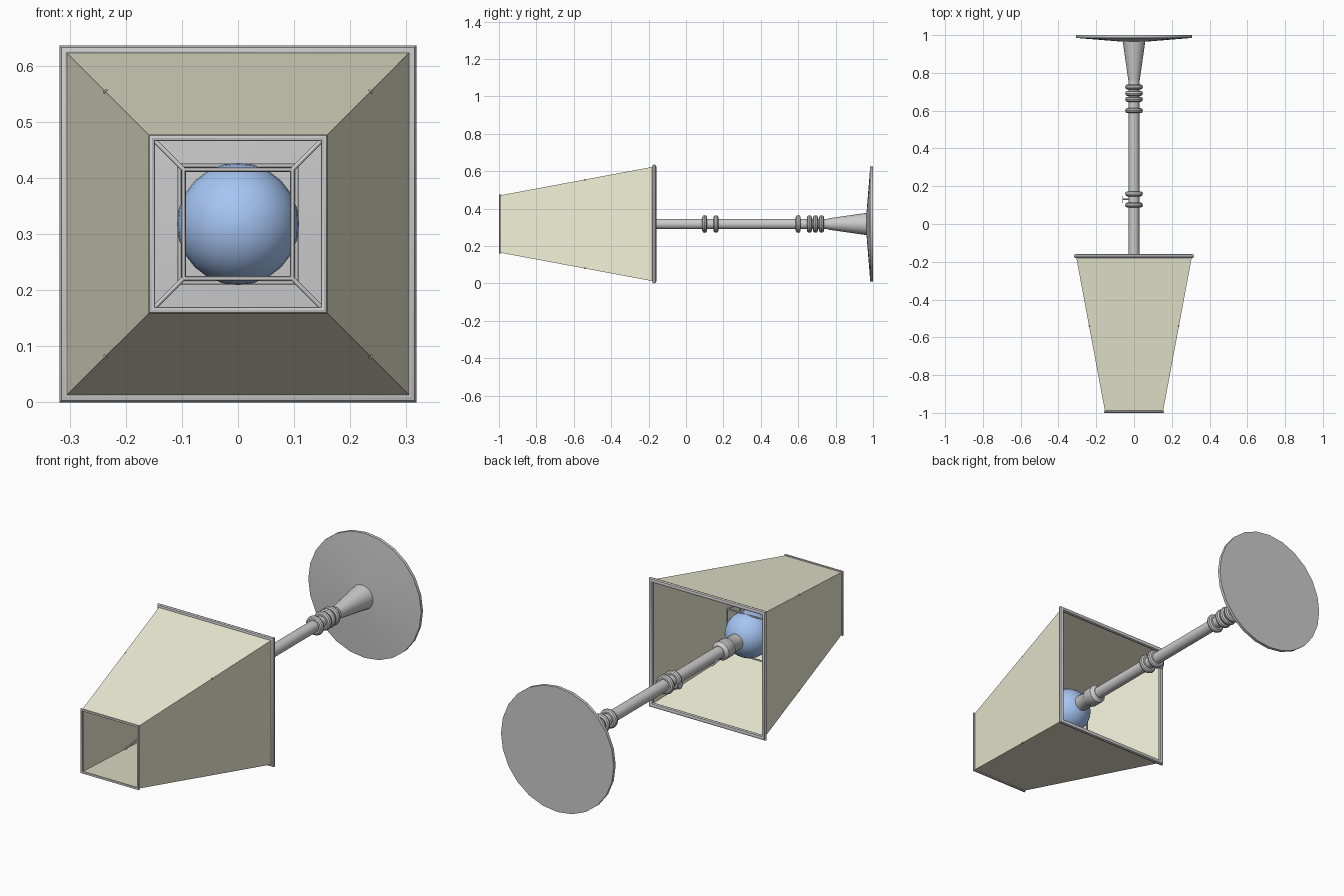
import bpy, math
from math import cos, sin, pi, radians
from mathutils import Vector

if "Cube" in bpy.data.objects:
    bpy.data.objects.remove(bpy.data.objects["Cube"])

CZ = 0.318   # height of the lamp's lying axis


def material(name, rgb):
    m = bpy.data.materials.new(name)
    m.diffuse_color = (*rgb, 1)
    m.use_nodes = True
    m.node_tree.nodes["Principled BSDF"].inputs["Base Color"].default_value = m.diffuse_color
    return m


def loft(name, rings, loop=False, caps=False, mat=None, smooth=False):
    """Skin a list of closed point rings."""
    n = len(rings[0])
    verts = [p for r in rings for p in r]
    faces = []
    for i in range(len(rings) if loop else len(rings) - 1):
        a, b = i * n, (i + 1) % len(rings) * n
        faces += [(a + j, a + (j + 1) % n, b + (j + 1) % n, b + j) for j in range(n)]
    if caps:
        faces += [tuple(reversed(range(n))), tuple(range(len(verts) - n, len(verts)))]
    me = bpy.data.meshes.new(name)
    me.from_pydata(verts, [], faces)
    ob = bpy.data.objects.new(name, me)
    bpy.context.collection.objects.link(ob)
    bpy.context.view_layer.objects.active = ob
    bpy.ops.object.select_all(action='DESELECT')
    ob.select_set(True)
    bpy.ops.object.mode_set(mode='EDIT')
    bpy.ops.mesh.select_all(action='SELECT')
    bpy.ops.mesh.normals_make_consistent(inside=False)
    bpy.ops.object.mode_set(mode='OBJECT')
    if mat:
        me.materials.append(mat)
    if smooth:
        bpy.ops.object.shade_smooth_by_angle(angle=radians(35))
    return ob


def circle(r, y, n=24):
    return [(r * cos(2 * pi * k / n), y, CZ + r * sin(2 * pi * k / n)) for k in range(n)]


def square(h, y):
    return [(sx * h, y, CZ + sz * h) for sx, sz in ((-1, -1), (1, -1), (1, 1), (-1, 1))]


def lathe(name, profile, **kw):
    return loft(name, [circle(r, y) for r, y in profile], smooth=True, **kw)


def bead(name, y, r=0.033, t=0.014):
    rings = [circle(r + t * cos(2 * pi * k / 10), y + t * sin(2 * pi * k / 10)) for k in range(10)]
    return loft(name, rings, loop=True, smooth=True)


def square_tube(name, h, y, t):
    rings = [square(h + t * cos(2 * pi * k / 8), y + t * sin(2 * pi * k / 8)) for k in range(8)]
    return loft(name, rings, loop=True, smooth=True)


def rod(name, a, b, r):
    a, b = Vector(a), Vector(b)
    d = b - a
    bpy.ops.mesh.primitive_cylinder_add(vertices=12, radius=r, depth=d.length, location=(a + b) / 2)
    ob = bpy.context.object
    ob.rotation_euler = d.to_track_quat('Z', 'Y').to_euler()
    ob.name = name
    bpy.ops.object.shade_smooth_by_angle(angle=radians(35))


cream = material("shade_cream", (0.87, 0.87, 0.68))
blue = material("bulb_blue", (0.38, 0.56, 0.9))

# round foot, flared neck and pole
lathe("foot", [(0.307, 1.0), (0.307, 0.985), (0.058, 0.965)], caps=True)
lathe("neck", [(0.060, 0.968), (0.050, 0.90), (0.040, 0.83), (0.030, 0.76)], caps=True)
lathe("pole", [(0.028, 0.80), (0.028, -0.30)], caps=True)
for i, y in enumerate((0.725, 0.692, 0.66, 0.60, 0.16, 0.10)):
    bead(f"pole_ring_{i}", y)

# switch on the pole
rod("switch_stem", (-0.02, 0.13, CZ), (-0.058, 0.13, CZ), 0.004)
rod("switch_knob", (-0.057, 0.13, CZ), (-0.062, 0.13, CZ), 0.018)

# socket and bulb
lathe("socket", [(0.030, -0.255), (0.045, -0.27), (0.045, -0.32), (0.038, -0.33),
                 (0.038, -0.40)], caps=True)
R, BY = 0.109, -0.49
lathe("bulb", [(max(R * sin(pi * k / 16), 0.0005), BY + R * cos(pi * k / 16)) for k in range(17)],
      caps=True, mat=blue)

# open square shade with trimmed edges
loft("shade", [square(0.307, -0.17), square(0.153, -0.995)], mat=cream)
square_tube("shade_wide_trim", 0.307, -0.17, 0.011)
square_tube("shade_narrow_trim", 0.1535, -0.994, 0.006)

# wire carrier around the bulb, with spokes to the shade corners
square_tube("carrier_front", 0.097, -0.56, 0.004)
square_tube("carrier_back", 0.104, -0.47, 0.004)
YS = -0.54
HS = 0.153 + 0.154 * (YS + 0.995) / 0.825
for i, (outer, front, back) in enumerate(zip(square(HS, YS), square(0.097, -0.56), square(0.104, -0.47))):
    rod(f"carrier_spoke_{i}", front, outer, 0.004)
    rod(f"carrier_post_{i}", front, back, 0.004)
